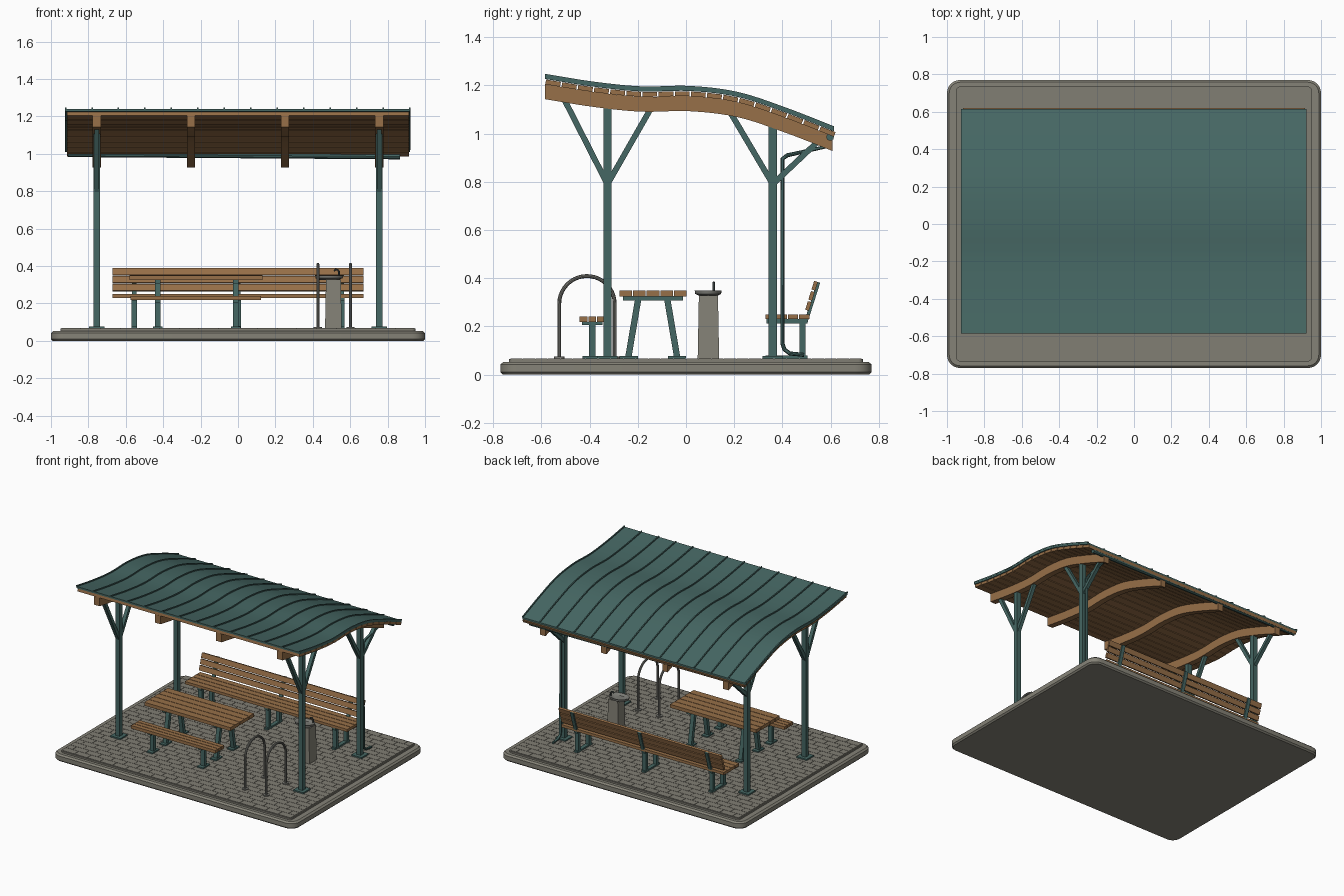
import bpy, bmesh, math
from mathutils import Vector, Matrix

if "Cube" in bpy.data.objects:
    bpy.data.objects.remove(bpy.data.objects["Cube"])


def material(name, r, g, b):
    m = bpy.data.materials.new(name)
    m.use_nodes = True
    m.diffuse_color = (r, g, b, 1)
    m.node_tree.nodes["Principled BSDF"].inputs["Base Color"].default_value = (r, g, b, 1)
    return m


TEAL = material("teal_painted_steel", 0.06, 0.135, 0.125)
WOOD = material("timber", 0.31, 0.16, 0.065)
STONE = material("concrete", 0.235, 0.225, 0.185)
PAVER = material("paving", 0.22, 0.21, 0.175)
STEEL = material("grey_steel", 0.2, 0.2, 0.18)
DARK = material("dark_tap", 0.05, 0.065, 0.065)


def finish(name, bm, mat, smooth=False):
    bmesh.ops.recalc_face_normals(bm, faces=bm.faces)
    me = bpy.data.meshes.new(name)
    bm.to_mesh(me)
    bm.free()
    me.materials.append(mat)
    ob = bpy.data.objects.new(name, me)
    bpy.context.collection.objects.link(ob)
    if smooth:
        shade(ob)
    return ob


def shade(ob):
    bpy.ops.object.select_all(action="DESELECT")
    ob.select_set(True)
    bpy.context.view_layer.objects.active = ob
    bpy.ops.object.shade_smooth_by_angle(angle=math.radians(35))


def span(x0, x1, y0, y1, z0, z1):
    """Axis-aligned box transform from its limits."""
    c = Vector((x0 + x1, y0 + y1, z0 + z1)) / 2
    return Matrix.Translation(c) @ Matrix.Diagonal((x1 - x0, y1 - y0, z1 - z0, 1))


def bar(a, b, width, depth):
    """Box transform running from a to b, width along x."""
    a, b = Vector(a), Vector(b)
    d = b - a
    rot = d.to_track_quat("Z", "Y").to_matrix().to_4x4()
    return Matrix.Translation((a + b) / 2) @ rot @ Matrix.Diagonal((width, depth, d.length, 1))


def boxes(name, mat, transforms):
    bm = bmesh.new()
    for t in transforms:
        bmesh.ops.create_cube(bm, size=1, matrix=t)
    return finish(name, bm, mat)


def tube(name, mat, points, radius):
    cu = bpy.data.curves.new(name, "CURVE")
    cu.dimensions = "3D"
    cu.bevel_depth, cu.bevel_resolution, cu.use_fill_caps = radius, 3, True
    sp = cu.splines.new("POLY")
    sp.points.add(len(points) - 1)
    for p, co in zip(sp.points, points):
        p.co = (*co, 1)
    ob = bpy.data.objects.new(name, cu)
    bpy.context.collection.objects.link(ob)
    bpy.ops.object.select_all(action="DESELECT")
    ob.select_set(True)
    bpy.context.view_layer.objects.active = ob
    bpy.ops.object.convert(target="MESH")
    ob = bpy.context.object
    ob.data.materials.clear()
    ob.data.materials.append(mat)
    shade(ob)


def slab(name, mat, hx, hy, r, rings):
    """Rounded rectangle stacked through (inset, z) rings."""
    bm = bmesh.new()
    loops = []
    for inset, z in rings:
        loop = []
        for i, (sx, sy) in enumerate([(1, 1), (-1, 1), (-1, -1), (1, -1)]):
            for k in range(7):
                a = math.radians(90 * i + 15 * k)
                rr = r - inset
                loop.append(bm.verts.new((sx * (hx - r) + rr * math.cos(a),
                                          sy * (hy - r) + rr * math.sin(a), z)))
        loops.append(loop)
    n = len(loops[0])
    for lo, up in zip(loops, loops[1:]):
        for i in range(n):
            bm.faces.new((lo[i], lo[(i + 1) % n], up[(i + 1) % n], up[i]))
    bm.faces.new(loops[0])
    bm.faces.new(loops[-1])
    finish(name, bm, mat, True)


# Base slab and staggered pavers
slab("base_slab", STONE, 1, 0.77, 0.07, [(0.01, 0), (0, 0.01), (0, 0.042), (0.012, 0.053)])
slab("paving_bed", PAVER, 0.95, 0.735, 0.02, [(0, 0.05), (0, 0.065)])
FLOOR = 0.068
pavers = []
ROWS, COLS, GAP = 28, 18, 0.0012
dy, dx = 1.46 / ROWS, 1.89 / COLS
for r in range(ROWS):
    y = -0.73 + r * dy
    for c in range(COLS + r % 2):
        x = -0.945 + (c - 0.5 * (r % 2)) * dx
        x0, x1 = max(x, -0.945), min(x + dx, 0.945)
        pavers.append(span(x0 + GAP, x1 - GAP, y + GAP, y + dy - GAP, 0.06, FLOOR))
boxes("pavers", PAVER, pavers)

# Wavy roof profile
Y0, Y1 = -0.585, 0.615
CREST = [1.24, 1.208, 1.188, 1.19, 1.165, 1.10, 1.022]


def roof_z(y):
    t = (y - Y0) / (Y1 - Y0) * (len(CREST) - 1)
    i = min(max(int(t), 0), len(CREST) - 2)
    f = t - i
    p1, p2 = CREST[i], CREST[i + 1]
    p0 = CREST[i - 1] if i else 2 * p1 - p2
    p3 = CREST[i + 2] if i + 2 < len(CREST) else 2 * p2 - p1
    return p1 + 0.5 * f * (p2 - p0 + f * (2 * p0 - 5 * p1 + 4 * p2 - p3
                                          + f * (3 * (p1 - p2) + p3 - p0)))


def wave(name, mat, ranges, top, bottom, y0=Y0, y1=Y1, steps=36):
    bm = bmesh.new()
    for x0, x1 in ranges:
        prev = None
        for k in range(steps + 1):
            y = y0 + (y1 - y0) * k / steps
            z = roof_z(y)
            ring = [bm.verts.new((x, y, z + o)) for x, o in
                    ((x0, bottom), (x1, bottom), (x1, top), (x0, top))]
            if prev:
                for j in range(4):
                    bm.faces.new((prev[j], prev[(j + 1) % 4], ring[(j + 1) % 4], ring[j]))
            if k in (0, steps):
                bm.faces.new(ring)
            prev = ring
    finish(name, bm, mat, True)


wave("roof_sheet", TEAL, [(-0.925, 0.92)], 0, -0.013)
ribs = [-0.922 + 1.839 * i / 13 for i in range(14)]
wave("roof_seams", TEAL, [(x - 0.004, x + 0.004) for x in ribs], 0.008, -0.001)
rafters = (-0.755, -0.252, 0.252, 0.755)
wave("rafters", WOOD, [(x - 0.022, x + 0.022) for x in rafters], -0.035, -0.097, Y0, 0.608)

# Roof boards follow the curve
boards = []
N = 18
step = (0.62 - Y0) / N
for i in range(N):
    a, b = Y0 + i * step + 0.003, Y0 + (i + 1) * step - 0.003
    boards.append(bar((0, a, roof_z(a) - 0.025), (0, b, roof_z(b) - 0.025), 1.83, 0.02))
boxes("roof_boards", WOOD, boards)

# Posts, foot plates and forked braces
posts, plates, braces = [], [], []
for x in (-0.755, 0.755):
    for y, outer, inner in ((-0.326, -0.505, -0.147), (0.36, 0.545, 0.185)):
        posts.append(span(x - 0.017, x + 0.017, y - 0.017, y + 0.017, FLOOR, roof_z(y) - 0.09))
        plates.append(span(x - 0.042, x + 0.042, y - 0.042, y + 0.042, FLOOR - 0.002, FLOOR + 0.01))
        for end in (outer, inner):
            braces.append(bar((x, y, 0.79), (x, end, roof_z(end) - 0.085), 0.026, 0.024))
boxes("posts", TEAL, posts)
boxes("post_plates", TEAL, plates)
boxes("braces", TEAL, braces)

# Gutter and downspout
tube("gutter", TEAL, [(-0.91, 0.598, 0.998), (0.865, 0.598, 0.986)], 0.016)
drain = [(0.6, 0.985), (0.6, 0.95), (0.42, 0.91), (0.4, 0.895), (0.4, 0.13),
         (0.408, 0.105), (0.43, 0.088), (0.49, 0.082)]
tube("downspout", TEAL, [(0.755, y, z) for y, z in drain], 0.009)


def planks(x0, x1, y0, y1, z0, z1, n, gap=0.004):
    w = (y1 - y0 + gap) / n
    return [span(x0, x1, y0 + i * w, y0 + (i + 1) * w - gap, z0, z1) for i in range(n)]


# Table and its low bench
boxes("table_top", WOOD, planks(-0.58, 0.13, -0.276, 0.002, 0.325, 0.35, 5))
boxes("low_bench_seat", WOOD, planks(-0.575, 0.122, -0.441, -0.337, 0.218, 0.241, 3))
table_frame, low_frame = [], []
for x in (-0.43, -0.012):
    a, b = x - 0.015, x + 0.015
    table_frame += [span(a, b, -0.262, -0.012, 0.308, 0.326),
                    span(a - 0.01, b + 0.01, -0.275, -0.2, FLOOR, 0.077),
                    span(a - 0.01, b + 0.01, -0.075, 0, FLOOR, 0.077),
                    bar((x, -0.24, FLOOR), (x, -0.198, 0.315), 0.03, 0.026),
                    bar((x, -0.036, FLOOR), (x, -0.078, 0.315), 0.03, 0.026)]
    low_frame += [span(a, b, -0.402, -0.376, FLOOR, 0.21),
                  span(a, b, -0.432, -0.346, 0.205, 0.219),
                  span(a - 0.01, b + 0.01, -0.43, -0.348, FLOOR, 0.077)]
boxes("table_frame", TEAL, table_frame)
boxes("low_bench_frame", TEAL, low_frame)

# Long bench with leaning backrest
boxes("long_bench_seat", WOOD, planks(-0.67, 0.67, 0.33, 0.512, 0.23, 0.25, 4))
lean = Vector((0, 0.045, 0.145)).normalized()
foot = Vector((0, 0.497, 0.25))
boxes("long_bench_back", WOOD, [bar(foot + lean * s, foot + lean * (s + 0.037), 1.34, 0.016)
                                for s in (0.018, 0.062, 0.106)])
frame = []
for x in (-0.555, 0, 0.555):
    a, b = x - 0.015, x + 0.015
    frame += [span(a, b, 0.335, 0.505, 0.213, 0.231),
              span(a, b, 0.345, 0.37, FLOOR, 0.215),
              span(a, b, 0.47, 0.495, FLOOR, 0.215),
              span(a, b, 0.33, 0.505, FLOOR, 0.08),
              bar((x, 0.498, 0.22), (x, 0.55, 0.383), 0.026, 0.014)]
boxes("long_bench_frame", TEAL, frame)

# Drinking fountain
bm = bmesh.new()
bmesh.ops.create_cone(bm, cap_ends=True, segments=4, radius1=0.063, radius2=0.056, depth=0.262,
                      matrix=Matrix.Translation((0.51, 0.093, 0.197)) @ Matrix.Rotation(math.pi / 4, 4, "Z"))
finish("fountain_column", bm, STONE)
bm = bmesh.new()
profile = [(0.6, 0.325), (0.96, 0.335), (1, 0.35), (0.88, 0.35), (0.6, 0.338)]
rings = [[bm.verts.new((0.487 + 0.075 * s * math.cos(k * math.tau / 28),
                        0.092 + 0.056 * s * math.sin(k * math.tau / 28), z))
          for k in range(28)] for s, z in profile]
for lo, up in zip(rings, rings[1:]):
    for k in range(28):
        bm.faces.new((lo[k], lo[(k + 1) % 28], up[(k + 1) % 28], up[k]))
bm.faces.new(rings[0])
bm.faces.new(rings[-1])
finish("fountain_basin", bm, STEEL, True)
tap = [(0.54, 0.335), (0.54, 0.37), (0.533, 0.38), (0.522, 0.382), (0.513, 0.374)]
tube("fountain_tap", DARK, [(x, 0.115, z) for x, z in tap], 0.005)

# Bicycle hoops
for i, x in enumerate((0.427, 0.602)):
    arch = [(x, -0.411 + 0.115 * math.cos(math.pi * k / 20), 0.294 + 0.115 * math.sin(math.pi * k / 20))
            for k in range(21)]
    tube(f"bike_hoop_{i + 1}", STEEL, [(x, -0.296, FLOOR)] + arch + [(x, -0.526, FLOOR)], 0.0085)
    bm = bmesh.new()
    for y in (-0.296, -0.526):
        bmesh.ops.create_cone(bm, cap_ends=True, segments=20, radius1=0.022, radius2=0.022, depth=0.008,
                              matrix=Matrix.Translation((x, y, FLOOR + 0.003)))
    finish(f"hoop_flanges_{i + 1}", bm, STEEL, True)
